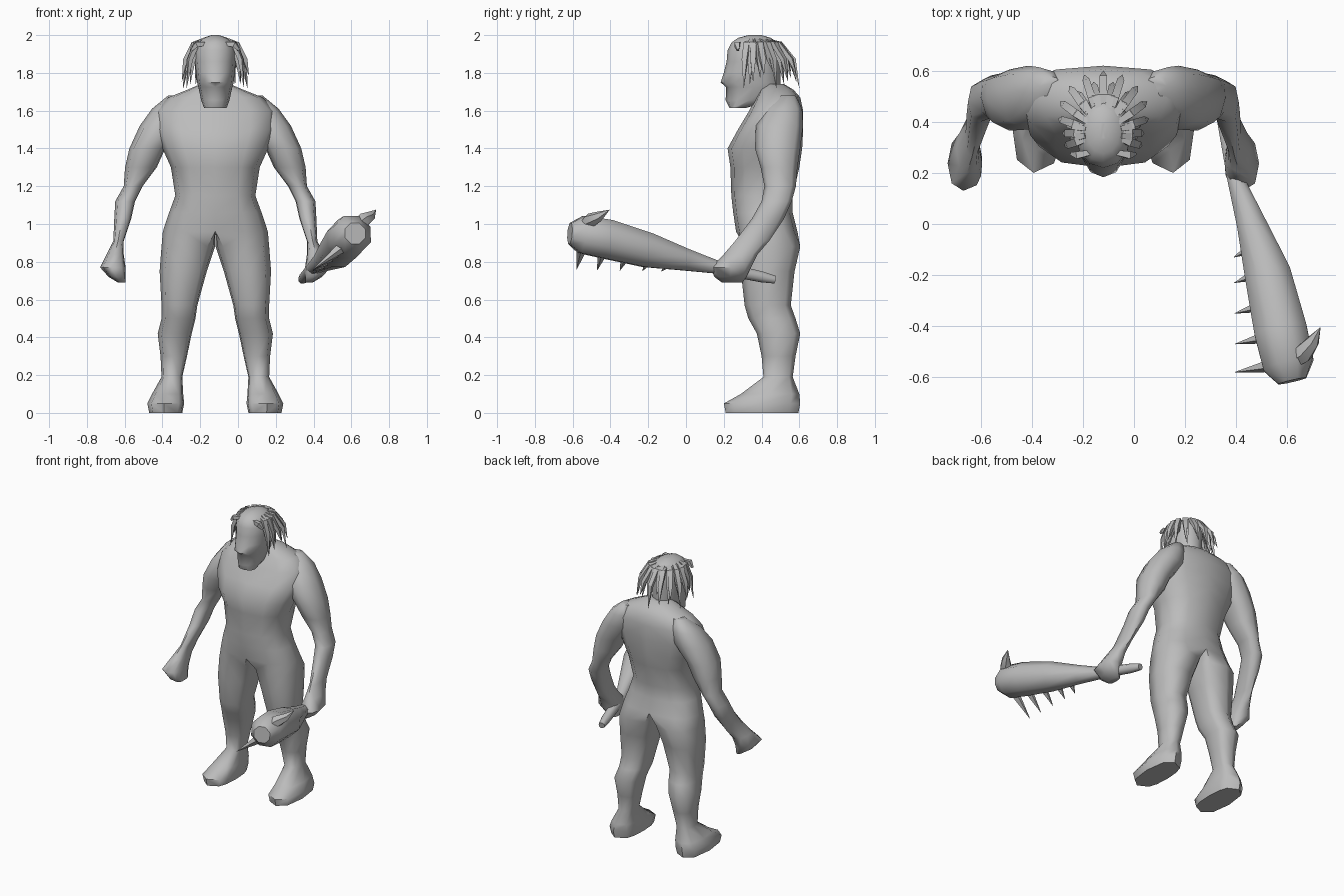
import bpy, bmesh, math
from mathutils import Vector

if "Cube" in bpy.data.objects:
    bpy.data.objects.remove(bpy.data.objects["Cube"])

CX = -0.12  # centre line of the figure
grey = bpy.data.materials.new("grey")
grey.diffuse_color = (0.5, 0.5, 0.5, 1)
grey.use_nodes = True
grey.node_tree.nodes["Principled BSDF"].inputs["Base Color"].default_value = grey.diffuse_color


def finish(bm, name, angle):
    bmesh.ops.remove_doubles(bm, verts=bm.verts, dist=0.0008)
    bmesh.ops.recalc_face_normals(bm, faces=bm.faces)
    me = bpy.data.meshes.new(name)
    bm.to_mesh(me)
    bm.free()
    me.materials.append(grey)
    me.shade_smooth()
    me.set_sharp_from_angle(angle=math.radians(angle))
    ob = bpy.data.objects.new(name, me)
    bpy.context.collection.objects.link(ob)
    return ob


def skin(bm, rings, middle=None):
    """Bridge rings of points; faces lying on the middle plane are left out."""
    vs = [[bm.verts.new(p) for p in r] for r in rings]
    n = len(vs[0])
    faces = [(a[i], a[(i + 1) % n], b[(i + 1) % n], b[i])
             for a, b in zip(vs, vs[1:]) for i in range(n)]
    faces += [vs[0], vs[-1]]
    for f in faces:
        if middle is None or any(abs(v.co.x - middle) > 1e-4 for v in f):
            bm.faces.new(f)


def level_ring(z, x_in, x_out, y_front, y_back, p, side):
    """Level cross-section; x_in of None means half a section on the centre line."""
    half = x_in is None
    a = math.radians(90 if half else 130)
    cx = 0 if half else (x_in + x_out) / 2
    rx, cy, ry = x_out - cx, (y_front + y_back) / 2, (y_back - y_front) / 2
    angles = [-a + 2 * a * i / 6 for i in range(7)]
    angles += [a + (2 * math.pi - 2 * a) * i / 4 for i in (1, 2, 3)]
    pts = []
    for t in angles:
        c, s = math.cos(t), math.sin(t)
        x = cx + rx * math.copysign(abs(c) ** p, c)
        if half and (c < 1e-6):
            x = 0
        pts.append((CX + side * x, cy + ry * math.copysign(abs(s) ** p, s), z))
    return pts


def mirrored(name, rows, p=0.85, angle=60):
    bm = bmesh.new()
    for side in (1, -1):
        skin(bm, [level_ring(*r, p, side) for r in rows], CX)
    return finish(bm, name, angle)


def tube(bm, path, radii, sides, flat=1.0):
    """Tapered tube along a path."""
    pts = [Vector(q) for q in path]
    rings = []
    for i, q in enumerate(pts):
        d = (pts[min(i + 1, len(pts) - 1)] - pts[max(i - 1, 0)]).normalized()
        u = d.cross(Vector((0, 0, 1)))
        u = u.normalized() if u.length > 0.01 else Vector((1, 0, 0))
        w = u.cross(d)
        rings.append([q + radii[i] * (u * math.cos(t) + w * math.sin(t) * flat)
                      for t in [2 * math.pi * (k + 0.5) / sides for k in range(sides)]])
    skin(bm, rings)


# Feet, legs and torso as one skin: z, inner x, outer x, front y, back y
mirrored("body", [
    (0.0, .175, .35, .21, .595), (0.05, .165, .36, .20, .605),
    (0.10, .17, .335, .29, .60), (0.19, .175, .285, .41, .565),
    (0.30, .15, .29, .40, .58), (0.42, .125, .305, .375, .605),
    (0.50, .105, .285, .33, .58), (0.57, .095, .285, .31, .555),
    (0.75, .045, .295, .29, .575), (0.88, .002, .285, .28, .605),
    (0.96, None, .278, .265, .59), (1.06, None, .245, .25, .565),
    (1.15, None, .212, .24, .565), (1.30, None, .235, .235, .60),
    (1.40, None, .28, .22, .615), (1.50, None, .32, .275, .62),
    (1.60, None, .32, .335, .62), (1.67, None, .25, .37, .605),
    (1.71, None, .15, .39, .57), (1.74, None, .08, .42, .52)], p=0.78)

# Arms and fists
mirrored("arms", [
    (1.68, .17, .25, .50, .58), (1.61, .16, .335, .42, .615),
    (1.52, .17, .40, .37, .62), (1.40, .265, .455, .365, .605),
    (1.30, .31, .478, .395, .59), (1.20, .385, .485, .415, .582),
    (1.12, .425, .53, .40, .56), (1.03, .445, .535, .35, .52),
    (0.91, .485, .54, .26, .44), (0.84, .485, .575, .20, .38),
    (0.77, .475, .61, .13, .345), (0.72, .475, .565, .15, .32),
    (0.69, .475, .515, .19, .30)])

# Head with jaw, nose, brow and skull
mirrored("head", [
    (1.615, None, .06, .23, .32), (1.655, None, .075, .21, .46),
    (1.725, None, .09, .212, .50), (1.75, None, .097, .183, .50),
    (1.80, None, .102, .20, .50), (1.86, None, .108, .215, .50),
    (1.92, None, .108, .22, .50), (1.96, None, .092, .24, .485),
    (1.985, None, .065, .275, .45), (2.0, None, .02, .33, .40)], p=0.95)

# Hair: ring of pointed locks round the sides and back
bm = bmesh.new()
for layer, count in ((0, 13), (1, 10)):
    for i in range(count):
        t = math.radians(-18 + 216 * (i + 0.5 * layer) / (count - 1 + layer))
        back = max(0, math.sin(t))
        reach = (.16 + .085 * back) * (1 - .16 * layer)
        drop = 1.72 + .035 * (i % 3) + .02 * layer

        def at(r, z):
            return (CX + r * math.cos(t), .355 + r * math.sin(t), z)
        tube(bm, [at(.07, 1.965 + .01 * layer), at(.105 + .04 * back, 1.955),
                  at(reach * .88, 1.87), at(reach, drop)],
             [.014, .022, .02, .001], 4, .8)
# Short locks on the temples
for s in (1, -1):
    tube(bm, [(CX + s * .05, .28, 1.955), (CX + s * .10, .27, 1.95),
              (CX + s * .125, .275, 1.92)], [.014, .02, .008], 4)
finish(bm, "hair", 30)

# Club held in one fist
bm = bmesh.new()
tube(bm, [(.34, .47, .705), (.355, .40, .72), (.40, .17, .77), (.46, .0, .81),
          (.525, -.2, .86), (.575, -.42, .92), (.605, -.55, .945), (.62, -.615, .95)],
     [.022, .031, .036, .062, .098, .112, .108, .06], 8)
finish(bm, "club", 50)

# Spikes along the club's lower edge, and a larger one on top
bm = bmesh.new()
for y, size in ((-.10, .7), (-.20, .8), (-.32, .9), (-.44, 1.0), (-.55, 1.1)):
    x, z = .50 - .24 * (y + .1), .83 - .22 * (y + .1)
    tip = (.385 + .01 * size, y - .03, .75 + .02 * (size - .7))
    tube(bm, [(x - .02, y, z - .02), (x - .055, y, z - .05), tip],
         [.03 * size, .028 * size, .001], 5)
tube(bm, [(.62, -.53, .98), (.665, -.505, 1.02), (.70, -.46, 1.04), (.73, -.405, 1.075)],
     [.04, .04, .028, .001], 6)
finish(bm, "club_spikes", 35)
